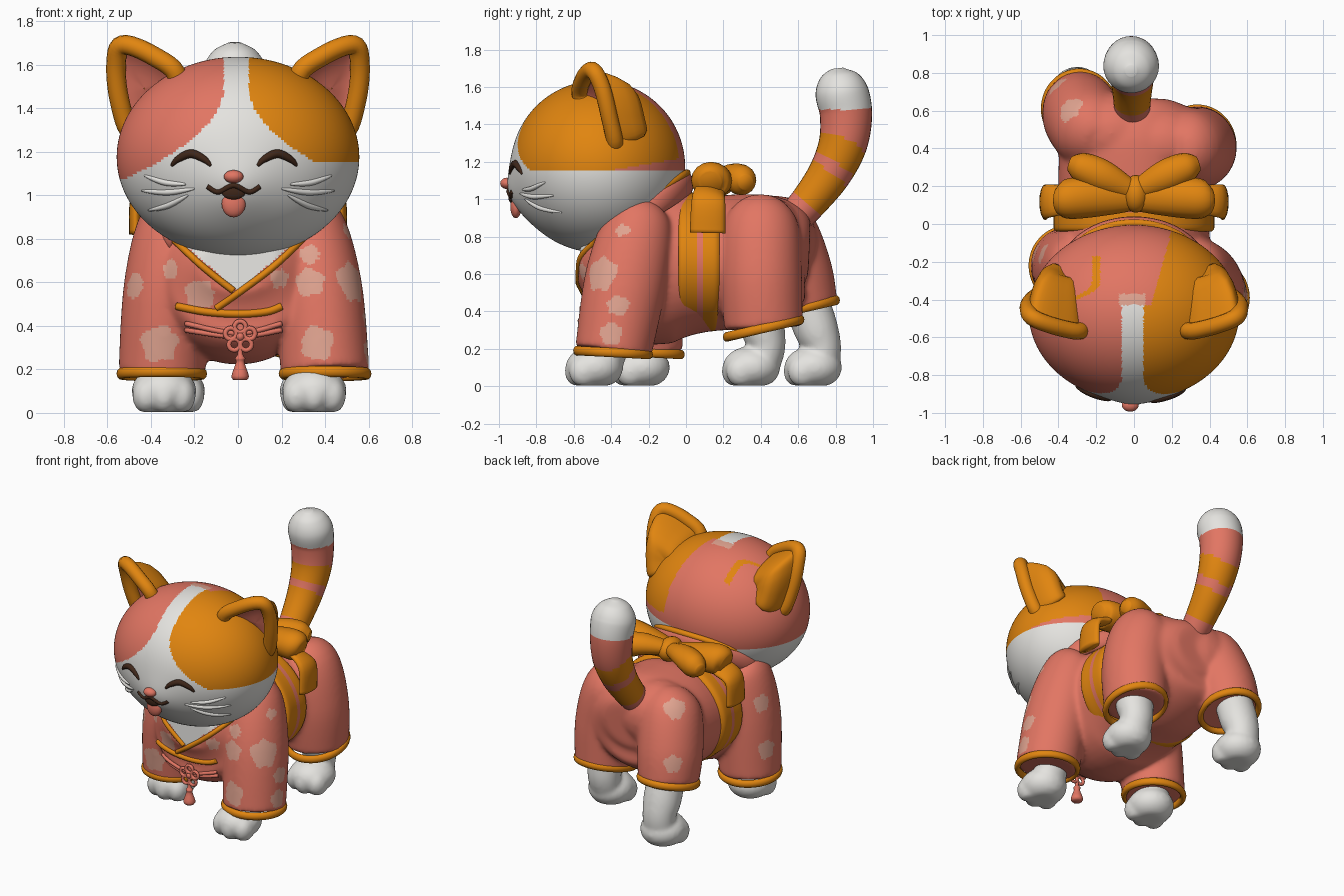
import bpy, bmesh, math
from mathutils import Vector, Matrix
from mathutils.bvhtree import BVHTree

if "Cube" in bpy.data.objects:
    bpy.data.objects.remove(bpy.data.objects["Cube"])


def material(name, rgb):
    m = bpy.data.materials.new(name)
    m.use_nodes = True
    m.diffuse_color = (*rgb, 1)
    bsdf = m.node_tree.nodes["Principled BSDF"]
    bsdf.inputs["Base Color"].default_value = (*rgb, 1)
    bsdf.inputs["Roughness"].default_value = 0.7
    return m


MATS = [material("white_fur", (0.78, 0.77, 0.74)), material("orange", (0.75, 0.235, 0.005)),
        material("salmon", (0.76, 0.18, 0.125)), material("peach", (0.75, 0.37, 0.28)),
        material("dark_brown", (0.05, 0.02, 0.01))]
WHITE, ORANGE, SALMON, PEACH, BROWN = range(5)
X, Y, Z = Vector((1, 0, 0)), Vector((0, 1, 0)), Vector((0, 0, 1))


def spline(pts, sub=6, closed=False):
    """Catmull-Rom through points of any dimension."""
    p = [Vector(q) for q in pts]
    n = len(p)
    at = (lambda i: p[i % n]) if closed else (lambda i: p[max(0, min(n - 1, i))])
    out = []
    for i in range(n if closed else n - 1):
        a, b, c, d = at(i - 1), at(i), at(i + 1), at(i + 2)
        for k in range(sub):
            t = k / sub
            out.append((b * 2 + (c - a) * t + (a * 2 - b * 5 + c * 4 - d) * t**2
                        + (b * 3 - a - c * 3 + d) * t**3) * 0.5)
    return out if closed else out + [p[-1]]


def skin(bm, rings, closed=False, cap=True, mat=0):
    rows = [[bm.verts.new(v) for v in r] for r in rings]
    n = len(rows[0])
    pairs = list(zip(rows, rows[1:])) + ([(rows[-1], rows[0])] if closed else [])
    for a, b in pairs:
        for i in range(n):
            bm.faces.new((a[i], a[(i + 1) % n], b[(i + 1) % n], b[i])).material_index = mat
    if cap and not closed:
        for r in (rows[0], rows[-1]):
            bm.faces.new(r).material_index = mat


def tube(bm, pts, up=Z, n=16, closed=False, sub=6, mat=0):
    """Elliptic tube; each point is x, y, z, side radius, up radius."""
    path = spline(pts, sub, closed)
    m, rings = len(path), []
    for i, q in enumerate(path):
        a = path[(i - 1) % m if closed else max(i - 1, 0)]
        b = path[(i + 1) % m if closed else min(i + 1, m - 1)]
        t = Vector(b[:3]) - Vector(a[:3])
        s = t.cross(up).normalized()
        u = s.cross(t).normalized()
        rings.append([Vector(q[:3]) + s * q[3] * math.cos(w) + u * q[4] * math.sin(w)
                      for w in (k * math.tau / n for k in range(n))])
    skin(bm, rings, closed, True, mat)


def ball(bm, c, r, seg=24):
    bmesh.ops.create_uvsphere(bm, u_segments=seg, v_segments=seg // 2, radius=1,
                              matrix=Matrix.Translation(c) @ Matrix.Diagonal((*r, 1)))


def finish(name, bm, color=None, voxel=0, smooth=4):
    """color is a material number, a rule on the face centre, or None to keep."""
    bmesh.ops.recalc_face_normals(bm, faces=bm.faces)
    me = bpy.data.meshes.new(name)
    for m in MATS:
        me.materials.append(m)
    bm.to_mesh(me)
    bm.free()
    ob = bpy.data.objects.new(name, me)
    bpy.context.collection.objects.link(ob)
    if voxel:
        bpy.context.view_layer.objects.active = ob
        rm = ob.modifiers.new("remesh", "REMESH")
        rm.mode, rm.voxel_size = "VOXEL", voxel
        sm = ob.modifiers.new("smooth", "SMOOTH")
        sm.factor, sm.iterations = 0.5, smooth
        for mod in (rm.name, sm.name):
            bpy.ops.object.modifier_apply(modifier=mod)
    for f in ob.data.polygons:
        f.use_smooth = True
        if color is not None:
            f.material_index = color(f.center) if callable(color) else color
    return ob


def surface(ob):
    return BVHTree.FromPolygons([v.co for v in ob.data.vertices],
                                [p.vertices for p in ob.data.polygons])


def snap(tree, x, z, off=0.0):
    hit = tree.ray_cast(Vector((x, -2, z)), Y)[0]
    return Vector((x, (hit.y if hit else -0.5) - off, z))


def drawn(name, tree, lines, r, color, off=0.0, taper=False):
    """Thin cords laid on a surface from the front; lines hold (x, z) points."""
    bm = bmesh.new()
    for line in lines:
        path = spline(line, 5)
        last = len(path) - 1
        tube(bm, [(*snap(tree, p[0], p[1], off),
                   *[r * (0.3 + 0.7 * math.sin(math.pi * i / last) if taper else 1)] * 2)
                  for i, p in enumerate(path)], up=Y, n=8, sub=2)
    return finish(name, bm, color)


# Head with fur patches
def fur(c):
    x, y, z = c
    curve = 2.5 * max(0, 1.5 - z) ** 2
    if z < (1.15 if x > 0 else 1.075):
        return WHITE
    if y > -0.43:
        if abs(x + 0.01) < 0.07 and y < -0.37 and z > 1.4:
            return PEACH
        hook = -0.2 - 0.12 * max(0, (-0.3 - y) / 0.1) ** 2
        if z > 1.3 and abs(x - hook) < 0.022 and -0.4 < y < -0.17:
            return ORANGE
        if z < 1.15 + (y + 0.43) * 0.17:
            return SALMON
        return ORANGE if x > 0.09 + (y + 0.43) * 0.28 else SALMON
    if x > 0.05 + curve:
        return ORANGE
    return SALMON if x < -0.065 - curve else WHITE


bm = bmesh.new()
ball(bm, (0, 0, 0), (1, 1, 1), 256)
for v in bm.verts:
    v.co = Vector((v.co.x * 0.557, v.co.y * 0.465 - 0.47, v.co.z * 0.46 + 1.175))
    if v.co.y < -0.6:
        v.co.y -= 0.035 * math.exp(-(v.co.x / 0.16) ** 2 - ((v.co.z - 1.02) / 0.14) ** 2)
face = surface(finish("head", bm, fur))

# Ears: thick rim, domed back and hollow inside
EAR = [(0.28, -0.56, 1.54), (0.39, -0.55, 1.64), (0.53, -0.5, 1.69), (0.56, -0.45, 1.6),
       (0.545, -0.41, 1.44), (0.49, -0.38, 1.29), (0.38, -0.44, 1.36)]
for side, label in ((1, "left"), (-1, "right")):
    flip = lambda p: Vector((p[0] * side, p[1], p[2]))
    bm = bmesh.new()
    tube(bm, [(*flip(p), 0.045, 0.045) for p in EAR], up=Y, closed=True, mat=ORANGE)
    edge = spline([flip(p) for p in EAR], 6, True)
    for centre, bulge, mat in (((0.35, -0.28, 1.45), 0.13, ORANGE), ((0.43, -0.42, 1.49), 0.03, SALMON)):
        c = flip(centre)
        skin(bm, [[p.lerp(c, f) + Y * bulge * math.sin(f ** 0.7 * math.pi) for p in edge]
                  for f in (0, 0.07, 0.15, 0.3, 0.5, 0.7, 0.9, 0.99)], cap=False, mat=mat)
    finish(label + "_ear", bm)

# Face details
arch = [(-0.09, 1.135), (-0.06, 1.165), (0, 1.19), (0.06, 1.165), (0.09, 1.135)]
drawn("closed_eyes", face, [[(x + s, z) for x, z in arch] for s in (-0.215, 0.18)], 0.02, BROWN, taper=True)
drawn("mouth_line", face, [[(-0.14, 1.04), (-0.09, 1.015), (-0.02, 1.045), (0.05, 1.015), (0.1, 1.04)]],
      0.012, BROWN)
drawn("whiskers", face, [[(s * a, b), (s * (a + c) / 2, (b + d) / 2 - 0.012), (s * c, d)] for s in (-1, 1)
      for a, b, c, d in ((0.24, 1.05, 0.43, 1.09), (0.2, 1.03, 0.44, 1.02), (0.23, 1.0, 0.41, 0.93))],
      0.014, WHITE, taper=True)
for name, z, r, off, color in (("nose", 1.085, (0.045, 0.035, 0.03), 0.005, SALMON),
                               ("mouth", 1.015, (0.055, 0.015, 0.035), -0.005, BROWN),
                               ("tongue", 0.96, (0.055, 0.03, 0.062), 0.0, SALMON)):
    bm = bmesh.new()
    ball(bm, snap(face, -0.02, z, off), r)
    finish(name, bm, color)

# Robe: torso and four sleeves fused, with blossoms and a white neckline
SLEEVES = {  # centres with radii from shoulder to hem
    "front_left": [(0.27, -0.22, 0.97, 0.07, 0.09), (0.31, -0.25, 0.88, 0.17, 0.18),
                   (0.37, -0.32, 0.58, 0.2, 0.22), (0.4, -0.39, 0.18, 0.205, 0.205)],
    "front_right": [(-0.25, -0.2, 0.97, 0.07, 0.09), (-0.28, -0.23, 0.88, 0.17, 0.18),
                    (-0.325, -0.24, 0.58, 0.2, 0.22), (-0.35, -0.22, 0.18, 0.2, 0.205)],
    "hind_left": [(0.2, 0.4, 0.97, 0.08, 0.1), (0.27, 0.4, 0.87, 0.19, 0.2),
                  (0.325, 0.4, 0.6, 0.215, 0.22), (0.335, 0.415, 0.31, 0.2, 0.21)],
    "hind_right": [(-0.18, 0.43, 0.97, 0.08, 0.1), (-0.22, 0.48, 0.86, 0.19, 0.2),
                   (-0.27, 0.56, 0.62, 0.21, 0.22), (-0.29, 0.61, 0.415, 0.195, 0.205)]}
BLOSSOMS = [(0.36, -0.59, 0.32, 0.08), (0.33, -0.53, 0.6, 0.065), (0.52, -0.45, 0.6, 0.09),
            (0.56, -0.36, 0.43, 0.06), (0.59, -0.4, 0.28, 0.06), (0.47, -0.33, 0.82, 0.05),
            (-0.36, -0.42, 0.32, 0.085), (-0.48, -0.38, 0.58, 0.06), (-0.17, -0.53, 0.55, 0.07),
            (-0.3, -0.47, 0.66, 0.045), (-0.33, 0.6, 0.92, 0.07), (-0.4, 0.72, 0.6, 0.06),
            (-0.5, -0.15, 0.72, 0.06), (-0.54, -0.15, 0.4, 0.065), (0.18, -0.53, 0.62, 0.05),
            (0.33, -0.48, 0.72, 0.05)]


def robe_color(c):
    if c.y < -0.3 and c.z > 0.56 + abs(c.x) * 0.85 and abs(c.x) < 0.28:
        return WHITE
    for x, y, z, r in BLOSSOMS:
        d = c - Vector((x, y, z))
        if d.length < r * (1 + 0.1 * math.cos(5 * math.atan2(d.x + d.y, d.z))):
            return PEACH
    return SALMON


bm = bmesh.new()
tube(bm, [(0, -0.57, 0.68, 0.18, 0.13), (0, -0.47, 0.67, 0.32, 0.29), (0, -0.3, 0.62, 0.4, 0.39),
          (0, -0.1, 0.65, 0.4, 0.42), (0, 0.1, 0.65, 0.4, 0.36), (0, 0.3, 0.67, 0.4, 0.36),
          (0, 0.5, 0.71, 0.38, 0.32), (0, 0.61, 0.73, 0.3, 0.25), (0, 0.66, 0.73, 0.18, 0.14)], n=48)
for pts in SLEEVES.values():
    tube(bm, pts, up=Y, n=32)
for x, y in ((-0.12, 0.48), (0.14, 0.42)):
    ball(bm, (x, y, 0.78), (0.27, 0.22, 0.24))
robe = surface(finish("robe", bm, robe_color, 0.012, 24))

# Sleeve hems
for name, pts in SLEEVES.items():
    x, y, z, rx, ry = pts[-1]
    tilt = 0.22 if "hind" in name else -0.05
    bm = bmesh.new()
    tube(bm, [(x + (rx - 0.012) * math.cos(a), y + (ry - 0.012) * math.sin(a), z + tilt * ry * math.sin(a),
               0.02, 0.026) for a in (k * math.tau / 12 for k in range(12))], closed=True, n=10)
    finish(name + "_hem", bm, ORANGE)

# Legs with paws and toes; offsets run back from the paw at ankle, shin and top
for name, x, y, back, top in (("front_left", 0.35, -0.49, (0.08, 0.1, 0.12), 0.4),
                              ("front_right", -0.34, -0.24, (0.02, 0.02, 0.02), 0.4),
                              ("hind_left", 0.34, 0.35, (0.08, 0.06, 0.05), 0.5),
                              ("hind_right", -0.3, 0.68, (0.05, 0.01, -0.07), 0.55)):
    bm = bmesh.new()
    ball(bm, (x, y, 0.1), (0.15, 0.155, 0.115))
    for dx in (-0.08, 0, 0.08):
        ball(bm, (x + dx, y - 0.08 + abs(dx) * 0.3, 0.08), (0.066, 0.08, 0.085))
    tube(bm, [(x, y + 0.03, 0.06, 0.11, 0.1), (x, y + back[0], 0.2, 0.11, 0.1),
              (x, y + back[1], 0.32, 0.125, 0.12), (x, y + back[2], top, 0.12, 0.12)], up=Y, n=24)
    for v in bm.verts:
        v.co.z = max(v.co.z, 0.003)
    finish(name + "_leg", bm, WHITE, 0.013, 8)

# Tail with stripes
bm = bmesh.new()
tube(bm, [(-0.01, 0.55, 0.87, 0.09, 0.09), (-0.01, 0.66, 0.99, 0.1, 0.1), (-0.01, 0.77, 1.14, 0.115, 0.115),
          (-0.01, 0.84, 1.3, 0.13, 0.13), (-0.015, 0.855, 1.46, 0.14, 0.14), (-0.015, 0.83, 1.58, 0.145, 0.14),
          (-0.015, 0.815, 1.66, 0.1, 0.1), (-0.015, 0.81, 1.7, 0.03, 0.03)], up=Y, n=32, sub=10)


def stripe(c):
    if c.z > 1.48:
        return WHITE
    d = c.z + (c.y - 0.8) * 0.8 * max(0, min(1, (1.4 - c.z) / 0.2))
    return SALMON if d > 1.34 or 1.12 < d < 1.2 or d < 0.85 else ORANGE


finish("tail", bm, stripe)

# Neck collar with lining, open under the chin
for name, r, h, lift, color in (("collar", 0.035, 0.065, 0, SALMON), ("collar_lining", 0.02, 0.02, 0.06, ORANGE)):
    bm = bmesh.new()
    tube(bm, [(0.37 * math.cos(a), -0.27 + 0.275 * math.sin(a), 0.91 + lift + 0.17 * math.sin(a), r, h)
              for a in (math.radians(-40 + 20 * k) for k in range(14))])
    finish(name, bm, color)
drawn("neckline_trim", robe, [[(-0.32, 0.82), (-0.16, 0.67), (-0.02, 0.56)],
                              [(0.32, 0.82), (0.16, 0.67), (0.0, 0.55), (-0.1, 0.48)]], 0.016, ORANGE)

# Sash round the waist, front cords, knot and tassel
bm = bmesh.new()
tube(bm, [(0, -0.04, 0.665, 0.41, 0.35), (0, -0.02, 0.665, 0.425, 0.37), (0, 0.06, 0.665, 0.425, 0.37),
          (0, 0.15, 0.665, 0.425, 0.37), (0, 0.18, 0.665, 0.41, 0.35)], n=64)
finish("sash", bm, lambda c: SALMON if 0.06 < c.y < 0.09 else ORANGE)
drawn("sash_edge", robe, [[(-0.28, 0.49), (-0.15, 0.465), (0, 0.455), (0.13, 0.465), (0.2, 0.49)]], 0.018, ORANGE)
drawn("sash_cord", robe, [[(-0.24, 0.38 + d), (0, 0.35 + d / 2), (0.2, 0.38 + d)] for d in (0, 0.03)],
      0.012, SALMON, 0.008)
bm = bmesh.new()
knot = snap(robe, 0.01, 0.35, 0.025)
for k in range(5):
    a = math.radians(90 + 72 * k)
    c = knot + (X * math.cos(a) + Z * math.sin(a)) * 0.045
    tube(bm, [(c.x + 0.026 * math.cos(w), c.y, c.z + 0.026 * math.sin(w), 0.011, 0.011)
              for w in (j * math.tau / 8 for j in range(8))], up=Y, closed=True, n=8, sub=2)
ball(bm, knot, (0.02, 0.02, 0.02))
tube(bm, [(knot.x, knot.y, z, r, r) for z, r in ((0.33, 0.01), (0.27, 0.012), (0.25, 0.024), (0.23, 0.02),
                                                (0.17, 0.04), (0.15, 0.03))], up=Y, n=12, sub=3)
finish("knot_and_tassel", bm, SALMON)

# Bow on the back: loops, wings and hanging ends
bm = bmesh.new()
ball(bm, (0.01, 0.16, 1.09), (0.07, 0.1, 0.08))
for s in (-1, 1):
    tube(bm, [(0, 0.15, 1.08, 0.08, 0.05), (s * 0.12, 0.15, 1.09, 0.1, 0.07), (s * 0.28, 0.14, 1.1, 0.11, 0.095),
              (s * 0.37, 0.13, 1.1, 0.1, 0.095), (s * 0.41, 0.13, 1.09, 0.06, 0.06)])
    tube(bm, [(0, 0.17, 1.1, 0.05, 0.04), (s * 0.16, 0.25, 1.12, 0.085, 0.07), (s * 0.28, 0.3, 1.1, 0.08, 0.08),
              (s * 0.34, 0.32, 1.09, 0.04, 0.04)])
    tube(bm, [(s * 0.36, 0.13, 1.05, 0.08, 0.03), (s * 0.46, 0.12, 0.99, 0.09, 0.03),
              (s * 0.47, 0.115, 0.82, 0.095, 0.03)], up=X)
finish("bow", bm, ORANGE)
